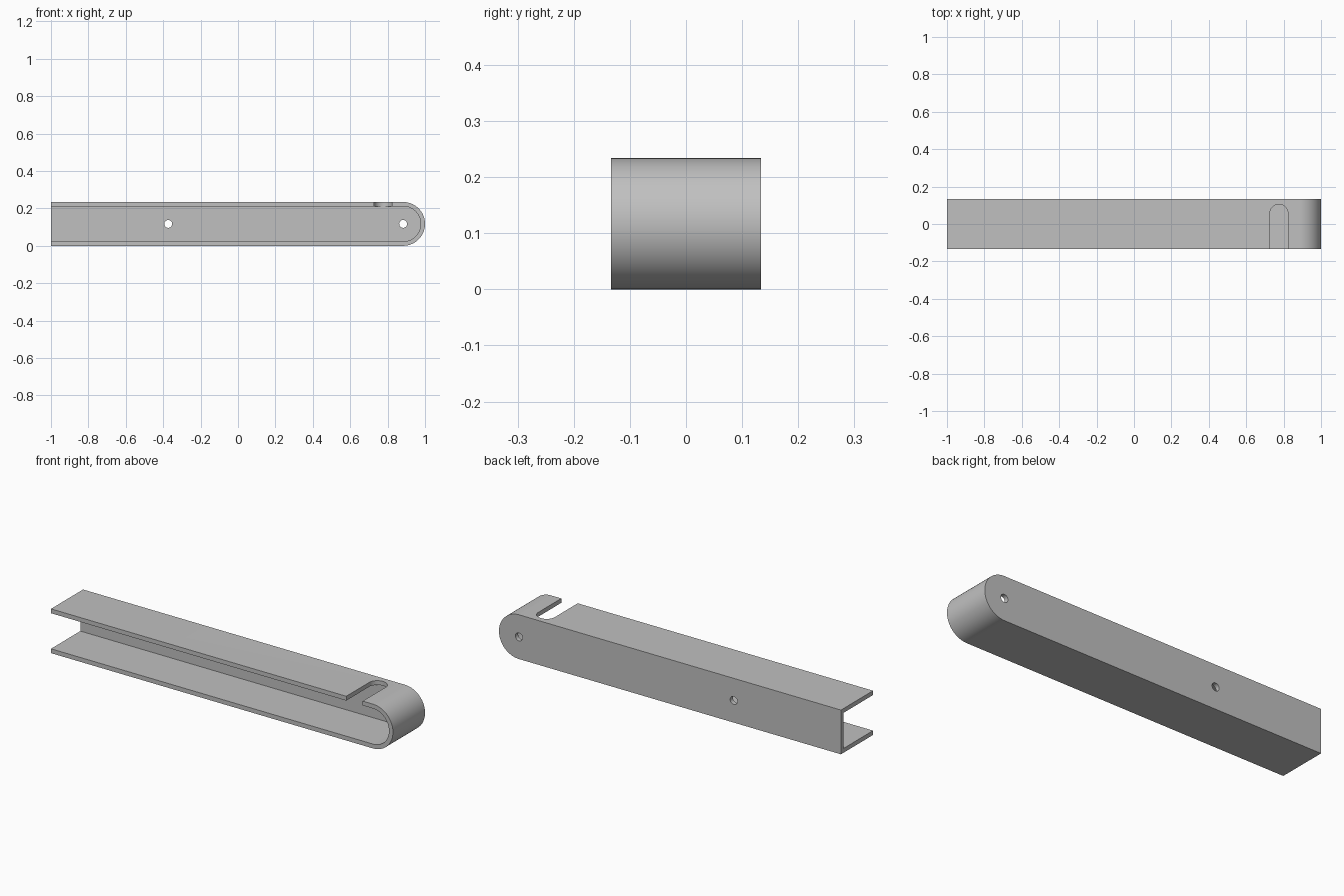
import bpy, bmesh
from math import pi, sin, cos
from mathutils import Vector

cube = bpy.data.objects.get("Cube")
if cube:
    bpy.data.objects.remove(cube, do_unlink=True)

RADIUS, WALL, HALF_DEPTH = 0.117, 0.023, 0.134
END_X = 1 - RADIUS          # centre of the rounded end
SLOT_X, SLOT_R, SLOT_TIP = 0.775, 0.048, 0.105

steel = bpy.data.materials.new("grey_metal")
steel.use_nodes = True
colour = (0.53, 0.53, 0.53, 1)
steel.diffuse_color = colour
steel.node_tree.nodes["Principled BSDF"].inputs["Base Color"].default_value = colour


def arc(cx, cy, r, start, end, steps):
    angles = [start + (end - start) * i / steps for i in range(steps + 1)]
    return [(cx + r * cos(a), cy + r * sin(a)) for a in angles]


def prism(name, outline, to_3d, low, high):
    """Extrude a 2D outline between two depths."""
    bm = bmesh.new()
    face = bm.faces.new([bm.verts.new(to_3d(u, v, low)) for u, v in outline])
    top = bmesh.ops.extrude_face_region(bm, geom=[face])["geom"]
    moved = [g for g in top if isinstance(g, bmesh.types.BMVert)]
    bmesh.ops.translate(bm, verts=moved, vec=to_3d(0, 0, high) - to_3d(0, 0, low))
    bmesh.ops.recalc_face_normals(bm, faces=bm.faces)
    mesh = bpy.data.meshes.new(name)
    bm.to_mesh(mesh)
    bm.free()
    mesh.materials.append(steel)
    obj = bpy.data.objects.new(name, mesh)
    bpy.context.collection.objects.link(obj)
    return obj


def along_y(u, v, d):
    return Vector((u, d, v))


def along_z(u, v, d):
    return Vector((u, v, d))


def rounded_bar(left, r):
    """Bar outline, square on the left and round on the right."""
    return [(left, RADIUS + r), (left, RADIUS - r)] + arc(END_X, RADIUS, r, -pi / 2, pi / 2, 48)


# Solid bar
arm = prism("channel_arm", rounded_bar(-1, RADIUS), along_y, -HALF_DEPTH, HALF_DEPTH)

# Hollow, open at the front and the square end
cutters = [prism("hollow_cutter", rounded_bar(-1.1, RADIUS - WALL), along_y,
                 -HALF_DEPTH - 0.1, HALF_DEPTH - WALL)]

# Round-ended slot in the top flange
slot = [(SLOT_X - SLOT_R, -0.3), (SLOT_X + SLOT_R, -0.3)]
slot += arc(SLOT_X, SLOT_TIP - SLOT_R, SLOT_R, 0, pi, 32)
cutters.append(prism("slot_cutter", slot, along_z, 0.17, 0.3))

# Pivot holes through the back web
for x in (-0.373, END_X):
    hole = arc(x, RADIUS, 0.021, 0, 2 * pi, 32)[:-1]
    cutters.append(prism("hole_cutter", hole, along_y, 0.05, 0.2))

# Cut, then discard the cutters
bpy.context.view_layer.objects.active = arm
for cutter in cutters:
    cutter.hide_render = True
    cut = arm.modifiers.new("cut", "BOOLEAN")
    cut.operation = "DIFFERENCE"
    cut.solver = "EXACT"
    cut.object = cutter
    bpy.ops.object.modifier_apply(modifier=cut.name)
    bpy.data.objects.remove(cutter, do_unlink=True)

bpy.ops.object.select_all(action="DESELECT")
arm.select_set(True)
bpy.ops.object.shade_smooth_by_angle(angle=pi / 6)
